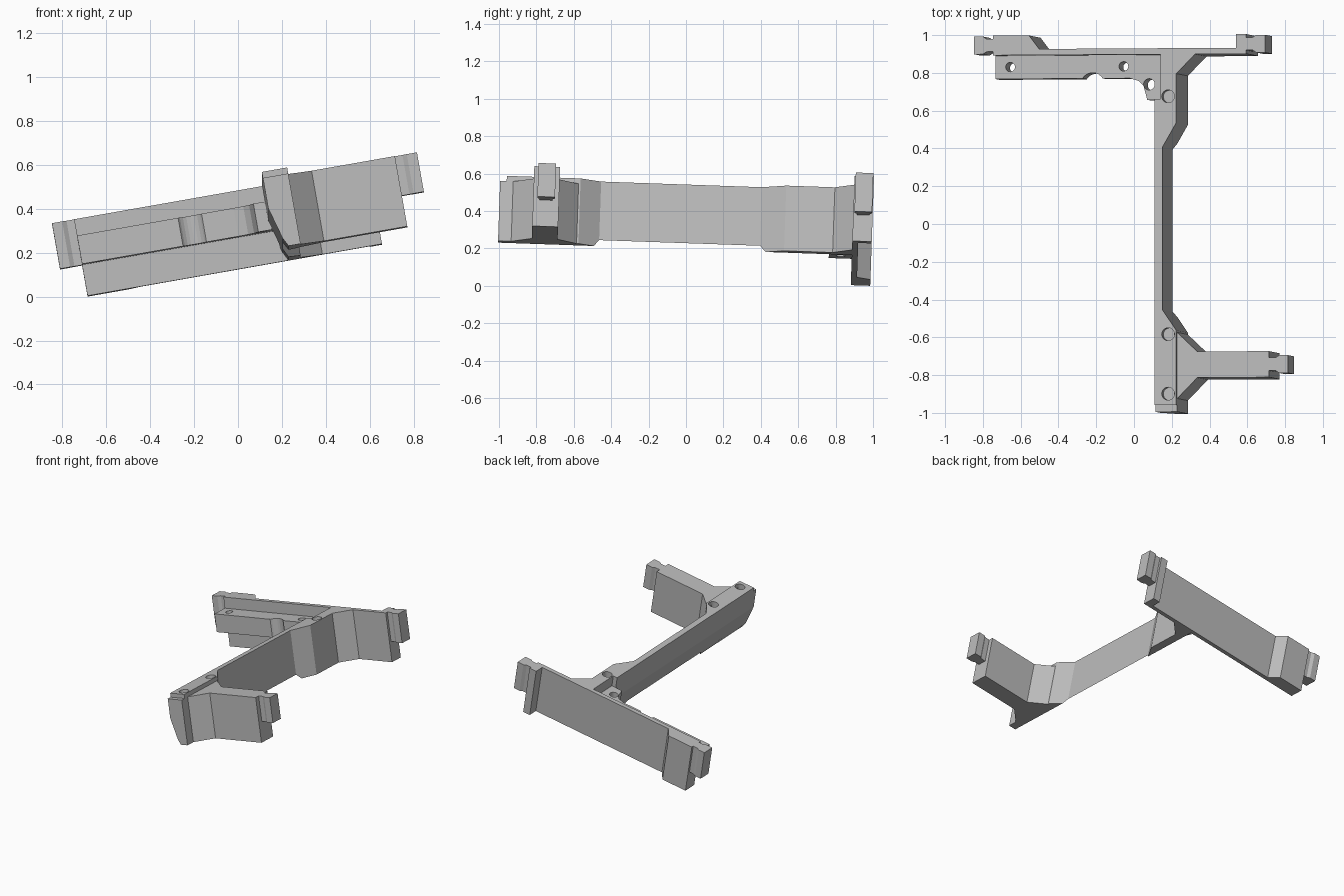
import bpy, bmesh, math
from mathutils import Matrix

cube = bpy.data.objects.get("Cube")
if cube:
    bpy.data.objects.remove(cube, do_unlink=True)

# Single plastic colour
GREY = (0.50, 0.50, 0.50, 1)
mat = bpy.data.materials.new("light grey")
mat.use_nodes = True
mat.diffuse_color = GREY
mat.node_tree.nodes["Principled BSDF"].inputs["Base Color"].default_value = GREY

LOW, HIGH = 0.156, 0.51       # shared bottom and top levels
ARM_TOP, TAB_LOW = 0.481, 0.299
parts = []


def prism(name, outline, low, high, axis="z"):
    """Extrude an outline along z, or an xz outline along y."""
    def place(a, b, c):
        return (a, b, c) if axis == "z" else (a, c, b)
    bm = bmesh.new()
    face = bm.faces.new([bm.verts.new(place(a, b, low)) for a, b in outline])
    ext = bmesh.ops.extrude_face_region(bm, geom=[face])
    verts = [g for g in ext["geom"] if isinstance(g, bmesh.types.BMVert)]
    bmesh.ops.translate(bm, verts=verts, vec=place(0, 0, high - low))
    bmesh.ops.recalc_face_normals(bm, faces=bm.faces)
    mesh = bpy.data.meshes.new(name)
    bm.to_mesh(mesh)
    bm.free()
    mesh.materials.append(mat)
    obj = bpy.data.objects.new(name, mesh)
    bpy.context.collection.objects.link(obj)
    parts.append(obj)
    return obj


def box(name, x0, x1, y0, y1, low, high):
    return prism(name, [(x0, y0), (x1, y0), (x1, y1), (x0, y1)], low, high)


def disc(x, y, r, low, high):
    pts = [(x + r * math.cos(i * math.tau / 24), y + r * math.sin(i * math.tau / 24))
           for i in range(24)]
    return prism("hole_cutter", pts, low, high)


def cut(obj, cutters):
    """Subtract cutters, keep the result and remove the cutters."""
    for c in cutters:
        c.hide_render = True
        mod = obj.modifiers.new("cut", "BOOLEAN")
        mod.operation = "DIFFERENCE"
        mod.solver = "EXACT"
        mod.object = c
    deps = bpy.context.evaluated_depsgraph_get()
    mesh = bpy.data.meshes.new_from_object(obj.evaluated_get(deps))
    obj.modifiers.clear()
    obj.data = mesh
    for c in cutters:
        parts.remove(c)
        bpy.data.objects.remove(c, do_unlink=True)


def tab(name, x, side, y, top):
    """Dovetail tab: narrow neck flaring into a square end."""
    half = [(-0.01, 0.034), (0.035, 0.034), (0.055, 0.047), (0.102, 0.047)]
    outline = [(x + side * a, y + b) for a, b in half]
    outline += [(x + side * a, y - b) for a, b in reversed(half)]
    return prism(name, outline, TAB_LOW, top)


# Rear wall with its end blocks and tabs
box("rear_wall", -0.668, 0.693, 0.893, 0.925, LOW, HIGH)
prism("rear_right_block", [(-0.668, 0.893), (-0.42, 0.893), (-0.42, 0.925),
                           (-0.475, 0.997), (-0.668, 0.997)], LOW, HIGH)
box("rear_left_block", 0.638, 0.693, 0.893, 0.997, LOW, HIGH)
tab("rear_right_tab", -0.668, -1, 0.946, HIGH)
tab("rear_left_tab", 0.693, 1, 0.946, HIGH)

# Shelf in front of the rear wall, with scallop and screw holes
shelf = prism("shelf", [(-0.668, 0.9), (-0.668, 0.77), (0.055, 0.77), (0.1, 0.755),
                        (0.127, 0.73), (0.147, 0.655), (0.24, 0.655), (0.24, 0.9)],
              TAB_LOW, 0.43)
cut(shelf, [disc(x, y, r, 0.2, 0.6) for x, y, r in
            [(-0.589, 0.833, 0.025), (0.02, 0.833, 0.025),
             (0.157, 0.737, 0.03), (-0.147, 0.735, 0.065)]])

# Long spine, wide at both ends and narrow in the middle
spine = prism("spine", [(0.2, -1.0), (0.317, -1.0), (0.317, -0.57), (0.242, -0.46),
                        (0.242, 0.4), (0.317, 0.53), (0.317, 0.79), (0.425, 0.9),
                        (0.232, 0.9), (0.232, 0.655), (0.2, 0.655)], LOW, HIGH)
chamfer = prism("chamfer_cutter", [(0.2, 0.34), (0.241, 0.194), (0.261, LOW),
                                   (0.261, 0.1), (0.1, 0.1), (0.1, 0.34)],
                -1.1, 1.1, axis="y")
lip = box("lip_cutter", 0.1, 0.4, -1.1, -0.965, ARM_TOP, 0.6)
holes = [disc(0.273, y, 0.034, HIGH - 0.05, 0.6) for y in (-0.905, -0.59, 0.67)]
cut(spine, [chamfer, lip] + holes)

# Front arm flaring into the spine, with its tab
prism("front_arm", [(0.3, -0.93), (0.317, -0.93), (0.425, -0.82), (0.81, -0.82),
                    (0.81, -0.682), (0.425, -0.682), (0.317, -0.58), (0.3, -0.58)],
      LOW, ARM_TOP)
tab("front_arm_tab", 0.81, 1, -0.751, ARM_TOP)

# Tilt the whole bracket and rest it on the floor
tilt = Matrix.Rotation(math.radians(-2), 4, "X") @ Matrix.Rotation(math.radians(-10), 4, "Y")
for obj in parts:
    obj.data.transform(tilt)
low = min(v.co.z for o in parts for v in o.data.vertices)
ys = [v.co.y for o in parts for v in o.data.vertices]
shift = Matrix.Translation((0, -(min(ys) + max(ys)) / 2, -low))
for obj in parts:
    obj.data.transform(shift)
